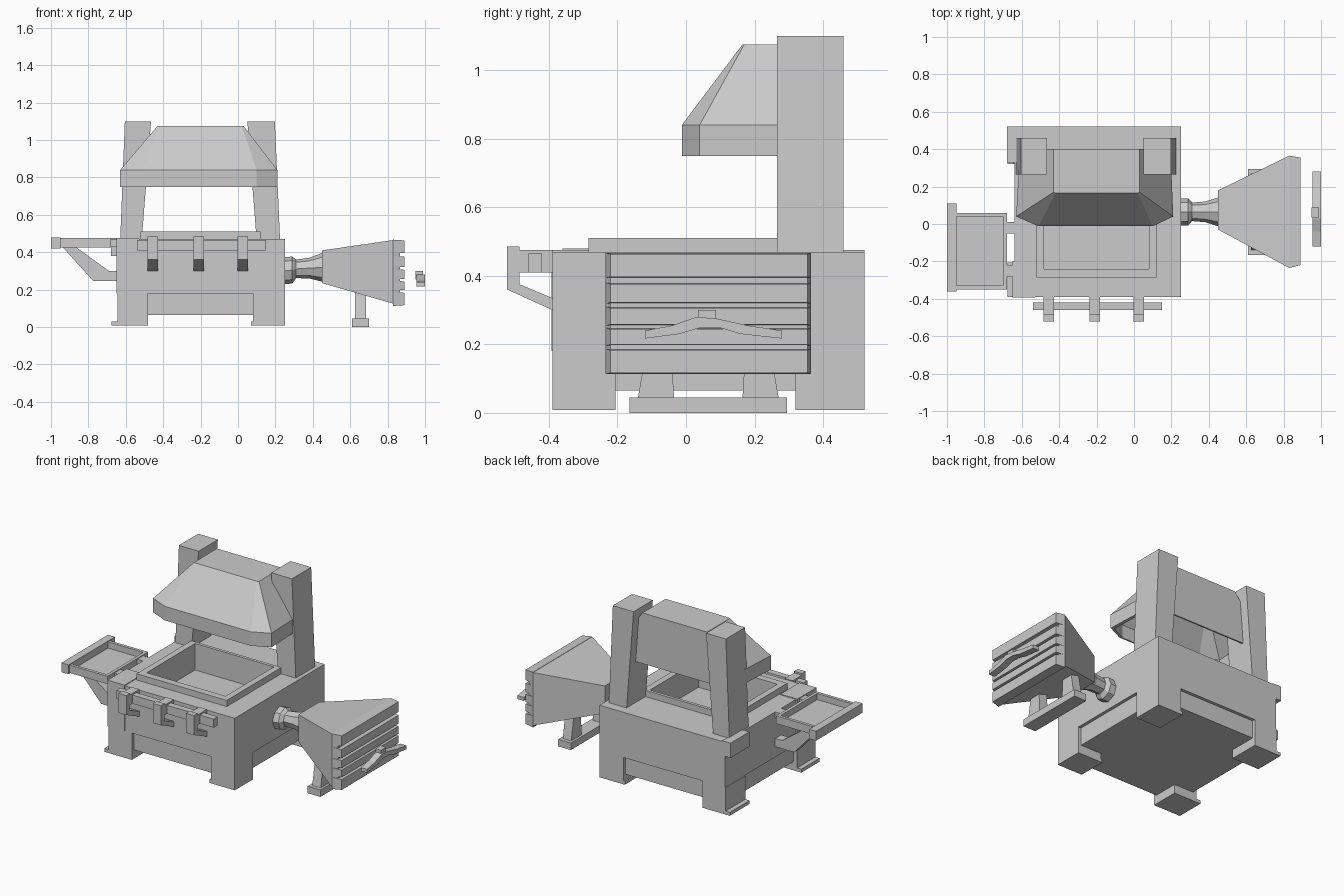
import bpy, bmesh

if "Cube" in bpy.data.objects:
    bpy.data.objects.remove(bpy.data.objects["Cube"])


def make(name, verts, faces):
    me = bpy.data.meshes.new(name)
    me.from_pydata(verts, [], faces)
    bm = bmesh.new()
    bm.from_mesh(me)
    bmesh.ops.recalc_face_normals(bm, faces=bm.faces)
    bm.to_mesh(me)
    bm.free()
    ob = bpy.data.objects.new(name, me)
    bpy.context.collection.objects.link(ob)
    return ob


def loft(name, rings, closed=False):
    """Skin equal-length rings; cap both ends, or join last to first if closed."""
    n, m = len(rings[0]), len(rings)
    verts = [p for r in rings for p in r]
    faces = []
    for k in range(m if closed else m - 1):
        a, b = k * n, (k + 1) % m * n
        faces += [(a + i, a + (i + 1) % n, b + (i + 1) % n, b + i) for i in range(n)]
    if not closed:
        faces += [tuple(range(n)), tuple(range(len(verts) - n, len(verts)))]
    return make(name, verts, faces)


def rect(x0, x1, y0, y1, z):
    return [(x0, y0, z), (x1, y0, z), (x1, y1, z), (x0, y1, z)]


def rect_x(x, y0, y1, z0, z1):
    return [(x, y0, z0), (x, y1, z0), (x, y1, z1), (x, y0, z1)]


def box(name, x0, x1, y0, y1, z0, z1):
    return loft(name, [rect(x0, x1, y0, y1, z0), rect(x0, x1, y0, y1, z1)])


def tray(name, outer, inner, z0, floor, z1):
    """Open-topped box: outside wall, rim, inside wall, floor."""
    return loft(name, [rect(*outer, z0), rect(*outer, z1), rect(*inner, z1), rect(*inner, floor)])


def extrude_profile(name, pts, axis, a, b):
    """Extrude a 2D profile along x (pts are y,z) or y (pts are x,z)."""
    f = (lambda p, t: (t, p[0], p[1])) if axis == 'x' else (lambda p, t: (p[0], t, p[1]))
    return loft(name, [[f(p, a) for p in pts], [f(p, b) for p in pts]])


def tube(name, stations, y, sides=8):
    """Low-poly tube along x; stations are (x, z, radius)."""
    rings = []
    for x, z, r in stations:
        c = bmesh.new()
        bmesh.ops.create_circle(c, segments=sides, radius=r)
        rings.append([(x, y + v.co.x, z + v.co.y) for v in c.verts])
        c.free()
    return loft(name, rings)


# Hearth body with sunken fire pit inside a raised rim
pit, rim = (-.48, .08, -.24, .25), (-.52, .12, -.285, .27)
tray("hearth_body", (-.64, .25, -.39, .52), pit, .18, .34, .47)
loft("fire_pit_rim", [rect(*rim, .465), rect(*rim, .51), rect(*pit, .51), rect(*pit, .465)], closed=True)
box("lower_panel", -.62, .23, -.37, .50, .065, .18)

# Corner legs, foot plates, corner cladding
for side, x0, x1 in (("left", -.645, -.48), ("right", .08, .25)):
    for end, y0, y1 in (("front", -.39, -.205), ("back", .32, .52)):
        box(f"{end}_{side}_leg", x0, x1, y0, y1, .03, .18)
        fx = x0 - .03 if side == "left" else x0 - .01
        box(f"{end}_{side}_foot_plate", fx, x1, y0, y1, .008, .03)
box("left_back_corner_block", -.68, -.62, .33, .52, .38, .475)
box("left_front_corner_block", -.65, -.53, -.393, -.2, .18, .475)

# Leaning chimney posts
for side, b0, b1, t0, t1 in (("left", -.63, -.515, -.605, -.465), ("right", .10, .225, .05, .197)):
    loft(f"{side}_chimney_post", [rect(b0, b1, .265, .46, .46), rect(t0, t1, .265, .46, 1.1)])

# Hollow smoke hood with chamfered front corners
base = [(-.63, .04), (-.51, -.012), (.10, -.012), (.21, .04), (.195, .40), (-.61, .40)]
top = [(-.43, .17), (-.42, .165), (.02, .165), (.03, .17), (.03, .40), (-.43, .40)]


def hood_ring(pts, z, s=1.0):
    return [(-.205 + (x + .205) * s, .2 + (y - .2) * s, z) for x, y in pts]


loft("smoke_hood", [hood_ring(top, 1.045, .95), hood_ring(base, .835, .95), hood_ring(base, .75, .95),
                    hood_ring(base, .75), hood_ring(base, .84), hood_ring(top, 1.075)])

# Side tray and its brackets
tray("side_tray", (-.99, -.68, -.35, .06), (-.95, -.70, -.33, .04), .425, .435, .475)
box("side_tray_end_bar", -1.0, -.95, -.36, .11, .42, .48)
for name, y in (("front", -.25), ("back", -.02)):
    extrude_profile(f"{name}_tray_bracket",
                    [(-.94, .43), (-.775, .247), (-.63, .247), (-.63, .30), (-.69, .30), (-.87, .43)],
                    'y', y - .03, y + .03)
    box(f"{name}_tray_arm", -.70, -.62, y - .03, y + .03, .43, .47)

# Front tool rail and three hooked supports
box("tool_rail", -.54, .15, -.46, -.42, .41, .465)
hook = [(-.39, .475), (-.485, .475), (-.485, .485), (-.522, .485), (-.522, .36),
        (-.39, .30), (-.39, .335), (-.485, .375), (-.485, .41), (-.39, .41)]
for i, x in enumerate((-.455, -.21, .025)):
    extrude_profile(f"rail_hook_{i + 1}", hook, 'x', x - .028, x + .028)

# Bellows: tapered body and pleated back boards
yc = .065
loft("bellows_body", [rect_x(.45, -.03, .18, .235, .41), rect_x(.83, -.235, .365, .125, .465),
                      rect_x(.865, -.22, .355, .12, .46)])
for i, (z0, z1) in enumerate(((.113, .187), (.195, .248), (.254, .31), (.318, .38), (.393, .467))):
    loft(f"bellows_slat_{i + 1}", [rect_x(.83, -.235, .365, z0, z1),
                                   rect_x(.89, -.22, .355, z0 + .004, z1 - .004)])

# Air pipe into the hearth
tube("air_pipe_collar", [(.24, .30, .072), (.29, .305, .072), (.31, .31, .05)], yc)
tube("air_pipe", [(.29, .31, .048), (.38, .315, .055), (.46, .32, .08)], yc)

# Bellows stand
box("stand_foot", .61, .70, -.165, .295, 0, .045)
for name, s in (("front", -1), ("back", 1)):
    pts = [(yc + s * .205, .045), (yc + s * .10, .045), (yc + s * .11, .22), (yc + s * .175, .22)]
    extrude_profile(f"stand_{name}_leg", pts, 'x', .625, .685)

# Curved pull handle with raised grip
handle = [(-.12, .217), (-.02, .23), (.04, .248), (.10, .248), (.16, .23), (.28, .217),
          (.28, .24), (.18, .255), (.09, .275), (.03, .28), (-.04, .255), (-.12, .24)]
extrude_profile("pull_handle", handle, 'x', .955, 1.0)
box("handle_grip", .95, .99, .035, .088, .255, .30)
